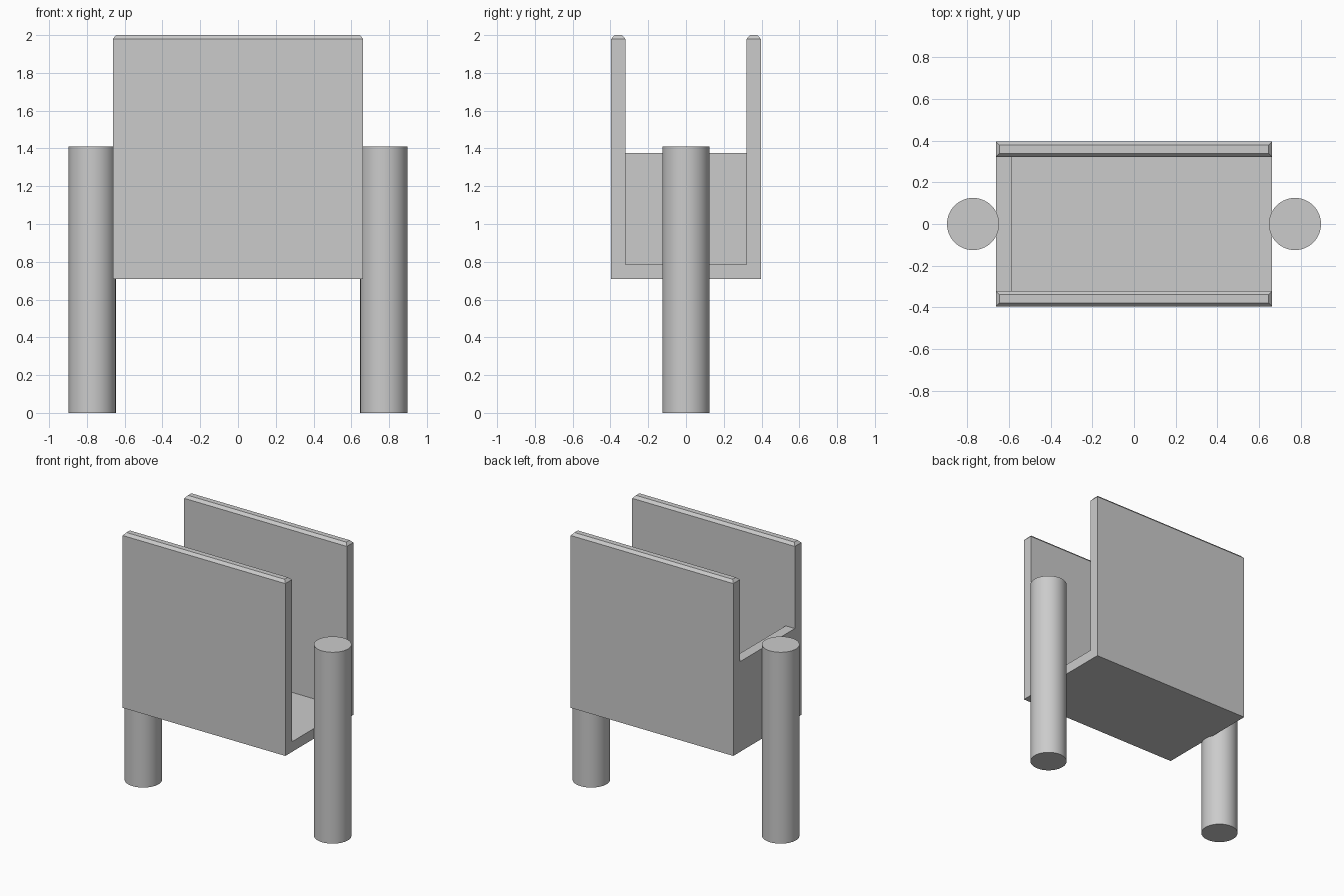
import bpy
import bmesh

if "Cube" in bpy.data.objects:
    bpy.data.objects.remove(bpy.data.objects["Cube"], do_unlink=True)

# One plain grey for everything
GREY = (0.6, 0.6, 0.6, 1.0)
grey = bpy.data.materials.new("plain grey")
grey.use_nodes = True
grey.diffuse_color = GREY
grey.node_tree.nodes["Principled BSDF"].inputs["Base Color"].default_value = GREY

# Main dimensions
HALF_X, HALF_Y, WALL = 0.663, 0.396, 0.075
BOTTOM, FLOOR, END_TOP, SIDE_TOP, TOP = 0.71, 0.785, 1.375, 1.98, 2.0
INNER_Y, INNER_X = HALF_Y - WALL, HALF_X - WALL


def raise_faces(bm, faces, z):
    """Extrude faces straight up to height z and return the new tops."""
    new = bmesh.ops.extrude_face_region(bm, geom=faces)["geom"]
    for item in new:
        if isinstance(item, bmesh.types.BMVert):
            item.co.z = z
    return [f for f in new if isinstance(f, bmesh.types.BMFace)]


def is_side(face):
    return abs(face.calc_center_median().y) > INNER_Y


def is_end(face):
    return face.calc_center_median().x < -INNER_X


# Open trough: floor, low end panel on -x, tall side panels front and back
bm = bmesh.new()
xs = (-HALF_X, -INNER_X, HALF_X)
ys = (-HALF_Y, -INNER_Y, INNER_Y, HALF_Y)
grid = [[bm.verts.new((x, y, BOTTOM)) for y in ys] for x in xs]
base = [bm.faces.new((grid[i][j], grid[i + 1][j], grid[i + 1][j + 1], grid[i][j + 1]))
        for i in range(len(xs) - 1) for j in range(len(ys) - 1)]
tops = raise_faces(bm, base, FLOOR)
tops = raise_faces(bm, [f for f in tops if is_side(f) or is_end(f)], END_TOP)
tops = raise_faces(bm, [f for f in tops if is_side(f)], SIDE_TOP)

# Chamfered rims of the side panels
bmesh.ops.recalc_face_normals(bm, faces=bm.faces)
bmesh.ops.inset_region(bm, faces=tops, thickness=0.018, depth=TOP - SIDE_TOP,
                       use_boundary=True, use_even_offset=True)
bmesh.ops.dissolve_limit(bm, angle_limit=0.01, verts=bm.verts, edges=bm.edges)
mesh = bpy.data.meshes.new("trough")
bm.to_mesh(mesh)
bm.free()
mesh.materials.append(grey)
trough = bpy.data.objects.new("trough", mesh)
bpy.context.collection.objects.link(trough)

# Round posts at both ends
POST_HEIGHT = 1.41
for name, side in (("left_post", 1), ("right_post", -1)):
    bpy.ops.mesh.primitive_cylinder_add(vertices=64, radius=0.125, depth=POST_HEIGHT,
                                        location=(side * 0.772, 0, POST_HEIGHT / 2))
    post = bpy.context.object
    post.name = name
    post.data.materials.append(grey)
    bpy.ops.object.shade_smooth_by_angle()
